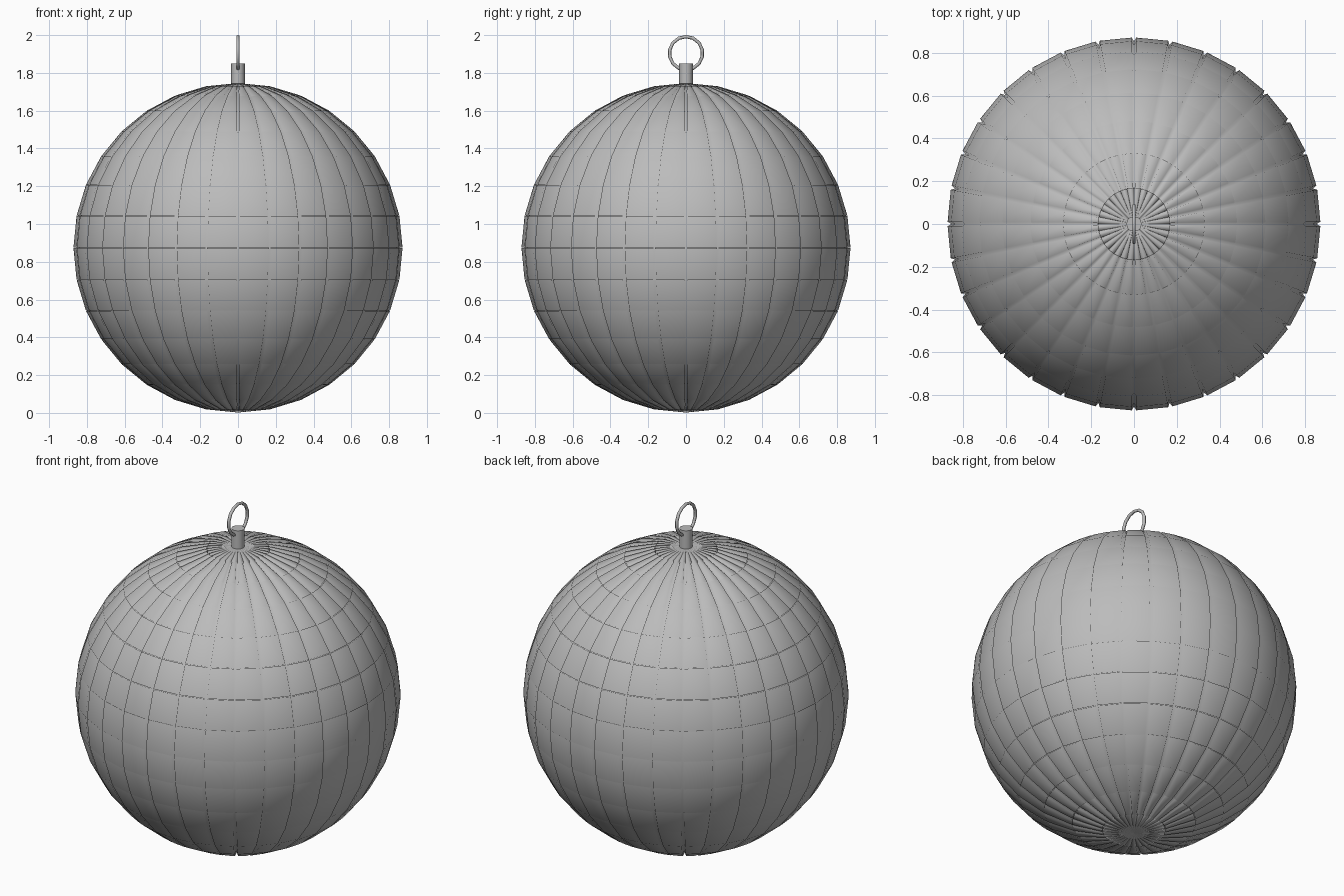
import bpy, bmesh, math
from mathutils import Vector

RADIUS, TILE_DEPTH, CENTRE_Z = 0.852, 0.02, 0.874

cube = bpy.data.objects.get("Cube")
if cube:
    bpy.data.objects.remove(cube, do_unlink=True)

# One silvery grey for the whole ornament
silver = bpy.data.materials.new("silver_grey")
silver.use_nodes = True
colour = (0.5, 0.5, 0.5, 1)
silver.diffuse_color = colour
silver.node_tree.nodes["Principled BSDF"].inputs["Base Color"].default_value = colour


def add_part(name, bm):
    """Turn a bmesh into a named object."""
    mesh = bpy.data.meshes.new(name)
    bm.to_mesh(mesh)
    bm.free()
    mesh.materials.append(silver)
    obj = bpy.data.objects.new(name, mesh)
    bpy.context.collection.objects.link(obj)
    return obj


# Mirrored ball: every face of a sphere is raised into its own tile
bm = bmesh.new()
bmesh.ops.create_uvsphere(bm, u_segments=32, v_segments=16, radius=RADIUS)
bm.normal_update()
raised = bmesh.ops.extrude_discrete_faces(bm, faces=bm.faces[:])["faces"]
for face in raised:
    face.normal_update()
    normal, centre = face.normal.copy(), face.calc_center_median()
    side = Vector((0, 0, 1)).cross(centre).normalized()
    for v in face.verts:
        across = (v.co - centre).dot(side)
        # narrow the four-sided tiles so upright joints open up
        if len(face.verts) == 4:
            v.co -= side * math.copysign(min(0.008, abs(across) * 0.3), across)
        v.co += normal * TILE_DEPTH
for face in bm.faces:
    face.smooth = True
ball = add_part("tiled_ball", bm)
ball.location.z = CENTRE_Z
soften = ball.modifiers.new("soft_tiles", "WEIGHTED_NORMAL")
soften.mode = "FACE_AREA"

# Short post on top
bm = bmesh.new()
bmesh.ops.create_cone(bm, cap_ends=True, segments=12, radius1=0.036,
                      radius2=0.036, depth=0.13)
for face in bm.faces:
    face.smooth = len(face.verts) == 4
post = add_part("hanger_post", bm)
post.location.z = 1.785

# Wire loop standing in the y-z plane
bpy.ops.mesh.primitive_torus_add(major_segments=14, minor_segments=6,
                                 major_radius=0.088, minor_radius=0.009,
                                 location=(0, 0, 1.904),
                                 rotation=(0, math.pi / 2, 0))
loop = bpy.context.object
loop.name = "hanger_loop"
loop.data.materials.append(silver)
bpy.ops.object.shade_smooth()
